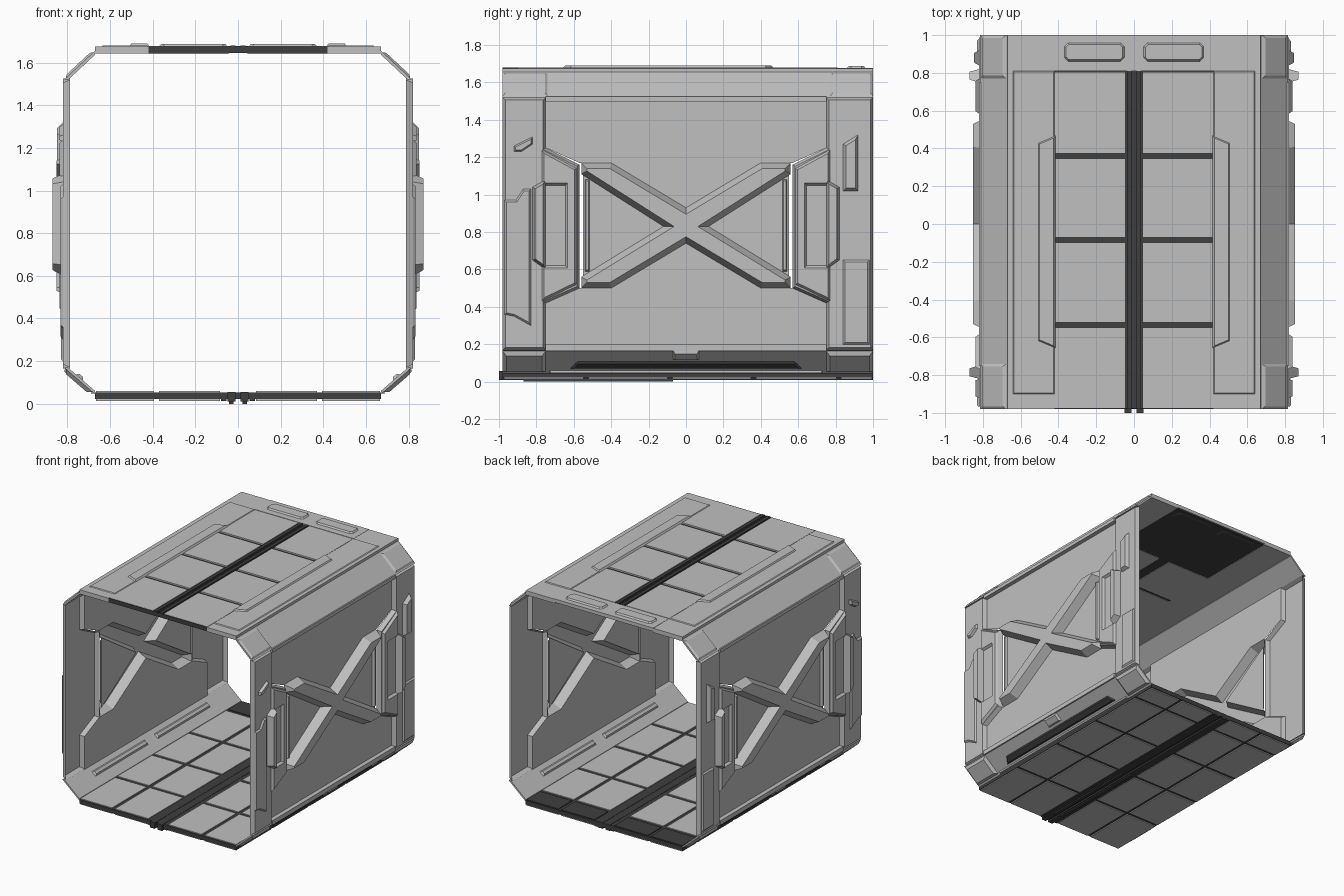
import bpy, bmesh
from mathutils import Vector, Matrix

if "Cube" in bpy.data.objects:
    bpy.data.objects.remove(bpy.data.objects["Cube"])


def material(name, v):
    m = bpy.data.materials.new(name)
    m.diffuse_color = (v, v, v, 1)
    m.use_nodes = True
    m.node_tree.nodes["Principled BSDF"].inputs["Base Color"].default_value = m.diffuse_color
    return m


LIGHT = material("light_grey_metal", 0.53)
DARK = material("dark_grey_metal", 0.05)
Y0, Y1 = -0.98, 1.0


def finish(name, bm, mat, mirror=True):
    me = bpy.data.meshes.new(name)
    bm.to_mesh(me)
    bm.free()
    me.materials.append(mat)
    ob = bpy.data.objects.new(name, me)
    bpy.context.collection.objects.link(ob)
    if mirror:
        ob.modifiers.new("Mirror", 'MIRROR').use_axis = (True, False, False)
    return ob


def boxes(name, mat, items, mirror=True):
    """items: (x0, x1, y0, y1, z0, z1)"""
    bm = bmesh.new()
    for x0, x1, y0, y1, z0, z1 in items:
        mid = Vector((x0 + x1, y0 + y1, z0 + z1)) / 2
        bmesh.ops.create_cube(bm, size=1, matrix=Matrix.Translation(mid)
                              @ Matrix.Diagonal((x1 - x0, y1 - y0, z1 - z0, 1)))
    return finish(name, bm, mat, mirror)


def plates(name, mat, items, place):
    """items: (outline, bevel width, rise); open-backed bevelled plates."""
    bm = bmesh.new()
    for pts, bevel, rise in items:
        f = bm.faces.new([bm.verts.new(place(*p)) for p in pts])
        f.normal_update()
        if rise:
            bmesh.ops.inset_individual(bm, faces=[f], thickness=bevel, depth=rise,
                                       use_even_offset=True)
    return finish(name, bm, mat)


def prism(name, mat, profile):
    """xz profile swept along the tunnel"""
    bm = bmesh.new()
    f = bm.faces.new([bm.verts.new((x, Y0, z)) for x, z in profile])
    r = bmesh.ops.extrude_face_region(bm, geom=[f])
    bmesh.ops.translate(bm, vec=(0, Y1 - Y0, 0),
                        verts=[g for g in r["geom"] if isinstance(g, bmesh.types.BMVert)])
    bmesh.ops.recalc_face_normals(bm, faces=bm.faces)
    return finish(name, bm, mat)


def rect(a, b, c, d):
    return [(a, c), (b, c), (b, d), (a, d)]


def flip(pts):
    return [(-y, z) for y, z in reversed(pts)]


def wall(x):
    return lambda y, z: (x, y, z)


# --- side walls: recessed panels around the cross brace
top_panel = [(-0.57, 1.17), (0.57, 1.17), (0.75, 1.25), (0.75, 1.5), (-0.75, 1.5), (-0.75, 1.25)]
low_panel = [(-0.75, 0.19), (0.75, 0.19), (0.75, 0.42), (0.57, 0.5), (-0.57, 0.5), (-0.75, 0.42)]
tri_right = [(0.12, 0.83), (0.55, 0.56), (0.55, 1.11)]
tri_top = [(0, 0.93), (0.4, 1.17), (-0.4, 1.17)]
tri_low = [(-0.4, 0.5), (0.4, 0.5), (0, 0.74)]
flat = [top_panel, low_panel, tri_right, flip(tri_right), tri_top, tri_low]
plates("wall_recess", LIGHT, [(p, 0, 0) for p in flat], wall(0.787))

# --- X brace
cross = [(0.12, 0.83), (0.56, 1.11), (0.56, 1.17), (0.4, 1.17), (0, 0.93),
         (-0.4, 1.17), (-0.56, 1.17), (-0.56, 1.11), (-0.12, 0.83), (-0.56, 0.56),
         (-0.56, 0.5), (-0.4, 0.5), (0, 0.74), (0.4, 0.5), (0.56, 0.5), (0.56, 0.56)]
plates("cross_brace", LIGHT, [(cross, 0.03, 0.065)], wall(0.787))
tri_frame = [(rect(0.515, 0.54, 0.59, 1.08), 0.006, 0.02)]
plates("brace_side_rail", LIGHT, tri_frame + [(flip(p), b, r) for p, b, r in tri_frame], wall(0.787))

# --- end columns with shoulders, and thin rails joining them
column = [(0.57, 0.5), (0.75, 0.42), (0.75, 0.17), (Y1, 0.17),
          (Y1, 1.52), (0.75, 1.52), (0.75, 1.25), (0.57, 1.16)]
column_front = [(max(y, Y0), z) for y, z in flip(column)]
plates("wall_column", LIGHT, [(column, 0.014, 0.033), (column_front, 0.014, 0.033)], wall(0.787))
boxes("wall_rail", LIGHT, [(0.787, 0.82, -0.75, 0.75, 1.498, 1.525),
                           (0.787, 0.82, -0.75, 0.75, 0.165, 0.2)])
shoulder = [(0.585, 0.53), (0.75, 0.45), (0.78, 0.45), (0.78, 1.22), (0.75, 1.22), (0.585, 1.13)]
shoulder = [(0.585, 0.52), (0.77, 0.43), (0.77, 0.62), (0.645, 0.62), (0.645, 1.05),
            (0.77, 1.05), (0.77, 1.24), (0.585, 1.14)]
plates("shoulder_frame", LIGHT, [(shoulder, 0.012, 0.018), (flip(shoulder), 0.012, 0.018)], wall(0.82))

# --- latch blocks and stepped plates on the columns
clip = [(0.75, 0.6), (0.82, 0.65), (0.82, 1.04), (0.75, 1.08)]
plates("latch_block", LIGHT, [(clip, 0.014, 0.05), (flip(clip), 0.014, 0.05)], wall(0.82))
front_plate = [(-0.97, 0.36), (-0.92, 0.35), (-0.83, 0.3), (-0.83, 1.03), (-0.87, 1.03),
               (-0.91, 0.97), (-0.97, 0.97)]
wedge = [(-0.92, 1.23), (-0.88, 1.23), (-0.82, 1.27), (-0.82, 1.31), (-0.86, 1.29), (-0.92, 1.26)]
back_plate = [(0.84, 1.02), (0.92, 1.02), (0.92, 1.32), (0.84, 1.27)]
back_low = [(0.84, 0.2), (0.98, 0.2), (0.98, 0.65), (0.84, 0.65)]
plates("column_plate", LIGHT, [(front_plate, 0.01, 0.012), (wedge, 0.008, 0.02),
                               (back_plate, 0.015, 0.028), (back_low, 0.01, 0.01)], wall(0.82))

# --- sloped corners between walls, ceiling and floor
prism("upper_corner", LIGHT, [(0.815, 1.52), (0.67, 1.655), (0.67, 1.637), (0.795, 1.52)])
prism("lower_corner", LIGHT, [(0.815, 0.17), (0.67, 0.045), (0.67, 0.06), (0.797, 0.17)])


def upper(y, t):
    return (0.815 - 0.145 * t, y, 1.52 + 0.135 * t)


def lower(y, t):
    return (0.67 + 0.145 * t, y, 0.045 + 0.125 * t)


plates("upper_corner_cap", LIGHT, [(rect(0.77, Y1, 0.05, 0.95), 0.015, 0.01),
                                   (rect(Y0, -0.74, 0.05, 0.95), 0.015, 0.01)], upper)
slot = [(-0.62, 0.2), (0.62, 0.2), (0.58, 0.5), (-0.58, 0.5)]
plates("lower_corner_cap", LIGHT, [(rect(0.75, Y1, 0.08, 0.95), 0.02, 0.018),
                                   (rect(Y0, -0.75, 0.08, 0.95), 0.02, 0.018),
                                   (rect(-0.07, 0.07, 0.6, 0.98), 0.012, 0.015),
                                   (rect(-0.73, 0.73, 0.03, 0.12), 0.008, 0.01)], lower)
plates("lower_corner_slot", DARK, [(slot, 0.01, 0.008)], lower)
plates("inner_corner_rail", LIGHT, [(list(reversed(rect(a, b, 0.45, 0.7))), 0.01, 0.012)
                                    for a, b in ((-0.7, -0.06), (0.06, 0.7))],
       lambda y, t: (0.67 + 0.127 * t, y, 0.061 + 0.11 * t))

# --- ceiling: solid sides, dark core, light tiles above and below
rows = [(-0.974, -0.548), (-0.522, -0.098), (-0.072, 0.348), (0.374, 0.805)]
boxes("ceiling_side", LIGHT, [(0.42, 0.67, Y0, Y1, 1.642, 1.675)])
boxes("ceiling_core", DARK, [(-0.42, 0.42, Y0, 0.99, 1.645, 1.666),
                             (-0.42, 0.42, Y0, -0.975, 1.645, 1.676)], False)
boxes("ceiling_tile", LIGHT, [(0.045, 0.42, a, b, 1.66, 1.677) for a, b in rows])
boxes("ceiling_under_tile", LIGHT, [(0.045, 0.42, a, b, 1.641, 1.65) for a, b in rows[:3]])
boxes("ceiling_back_plate", LIGHT, [(-0.42, 0.42, 0.81, Y1, 1.65, 1.677)], False)
boxes("ceiling_centre_rail", DARK, [(0.012, 0.036, Y0, 0.81, 1.65, 1.68)])
step = [(0.415, -0.66), (0.51, -0.62), (0.51, 0.43), (0.415, 0.47)]
vent = [(0.07, 0.86), (0.35, 0.86), (0.37, 0.88), (0.37, 0.94), (0.35, 0.96),
        (0.07, 0.96), (0.05, 0.94), (0.05, 0.88)]
plates("ceiling_raised_panel", LIGHT, [(rect(0.42, 0.64, -0.9, 0.81), 0.006, 0.005),
                                       (step, 0.01, 0.015), (vent, 0.01, 0.013)],
       lambda x, y: (x, y, 1.675))
plates("ceiling_under_vent", DARK, [(list(reversed(vent)), 0.01, 0.005)],
       lambda x, y: (x, y, 1.645))

# --- floor: dark core with light tiles above and below, dark last row
cols = [(0.085, 0.37), (0.395, 0.665)]
boxes("floor_core", DARK, [(-0.67, 0.67, Y0, Y1, 0.022, 0.054)], False)
boxes("floor_tile", LIGHT, [(c, d, a, b, 0.05, 0.06) for a, b in rows for c, d in cols])
boxes("floor_under_tile", LIGHT, [(c, d, a, b, 0.014, 0.025)
                                  for a, b in rows + [(0.83, 0.995)] for c, d in cols])
boxes("floor_back_tile", DARK, [(c, d, 0.83, 0.995, 0.05, 0.06) for c, d in cols])
boxes("floor_centre_rail", DARK, [(0.012, 0.05, -1.0, Y1, 0.01, 0.056),
                                  (0.055, 0.08, Y0, Y1, 0.014, 0.054),
                                  (0.02, 0.042, -0.87, -0.07, 0.0, 0.012)])
